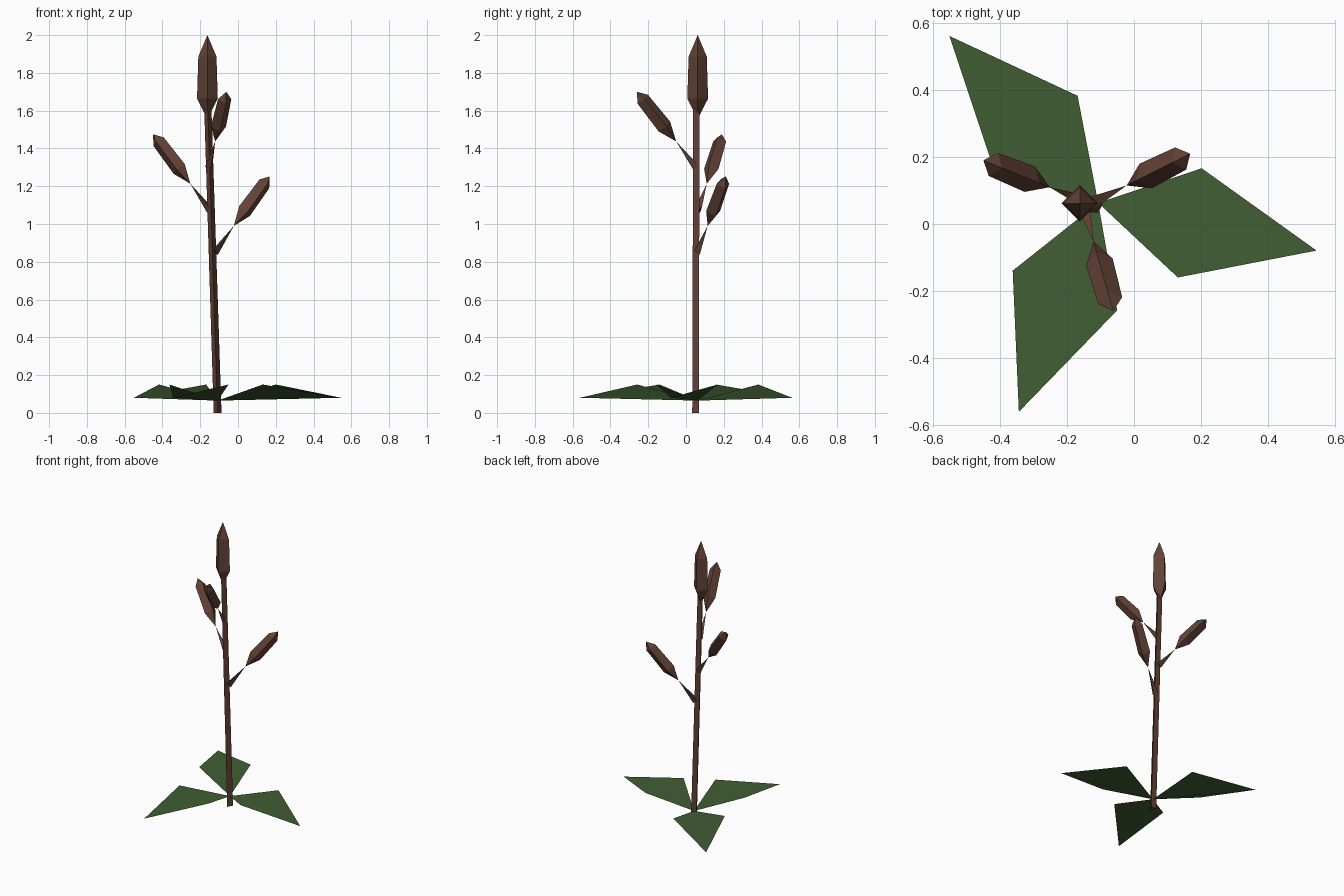
import bpy, bmesh, math
from mathutils import Vector

if "Cube" in bpy.data.objects:
    bpy.data.objects.remove(bpy.data.objects["Cube"])


def material(name, rgb):
    m = bpy.data.materials.new(name)
    m.diffuse_color = (*rgb, 1)
    m.use_nodes = True
    m.node_tree.nodes["Principled BSDF"].inputs["Base Color"].default_value = m.diffuse_color
    return m


BROWN = material("bark_brown", (0.125, 0.055, 0.037))
GREEN = material("leaf_green", (0.052, 0.112, 0.034))


def add_object(name, bm, mat):
    mesh = bpy.data.meshes.new(name)
    bm.to_mesh(mesh)
    bm.free()
    mesh.materials.append(mat)
    obj = bpy.data.objects.new(name, mesh)
    bpy.context.collection.objects.link(obj)
    return obj


def loft(name, start, end, profile, sides, mat, phase=0.0, level=False):
    """Rings of (fraction, radius) from start to end; radius 0 makes a point."""
    start, end = Vector(start), Vector(end)
    axis = (end - start).normalized()
    if level or abs(axis.z) > 0.99:
        u, v = Vector((1, 0, 0)), Vector((0, 1, 0))
    else:
        u = axis.cross(Vector((0, 0, 1))).normalized()
        v = axis.cross(u)
    bm = bmesh.new()
    rings = []
    for f, r in profile:
        c = start.lerp(end, f)
        if r == 0:
            rings.append([bm.verts.new(c)] * sides)
            continue
        angles = [phase + math.tau * i / sides for i in range(sides)]
        rings.append([bm.verts.new(c + r * (math.cos(a) * u + math.sin(a) * v)) for a in angles])
    for a, b in zip(rings, rings[1:]):
        for i in range(sides):
            j = (i + 1) % sides
            bm.faces.new(list(dict.fromkeys((a[i], a[j], b[j], b[i]))))
    for ring in (rings[0], rings[-1]):
        if len(set(ring)) > 2:
            bm.faces.new(ring)
    bmesh.ops.recalc_face_normals(bm, faces=bm.faces)
    return add_object(name, bm, mat)


# Leaning three-sided stem
loft("stem", (-0.108, 0.057, 0), (-0.16, 0.06, 1.62), [(0, 0.024), (1, 0.022)], 3,
     BROWN, phase=-math.pi / 2, level=True)

# Upright bud on top of the stem
loft("top_bud", (-0.162, 0.062, 1.555), (-0.162, 0.062, 2.0),
     [(0, 0), (0.245, 0.055), (0.745, 0.048), (1, 0)], 4, BROWN)

# Side buds on tapering stalks: base point and tip point of each bud
buds = [
    ((-0.022, 0.115, 0.99), (0.168, 0.21, 1.252)),
    ((-0.252, 0.11, 1.213), (-0.45, 0.19, 1.475)),
    ((-0.121, -0.052, 1.437), (-0.062, -0.26, 1.70)),
]
for n, (base, tip) in enumerate(buds, 1):
    base, tip = Vector(base), Vector(tip)
    loft(f"side_bud_{n}", base, tip, [(0, 0), (0.3, 0.041), (0.85, 0.037), (1, 0)], 4, BROWN)
    loft(f"stalk_{n}", base - 0.53 * (tip - base), base, [(0, 0.023), (1, 0)], 3, BROWN,
         phase=math.pi / 2)

# Ground leaves: one kite each, with its side corners raised
for n, degrees in enumerate((-12.3, 131.7, 249.2), 1):
    a = math.radians(degrees)
    out = Vector((math.cos(a), math.sin(a), 0))
    across = Vector((-out.y, out.x, 0))
    root = Vector((-0.107, 0.063, 0))
    bm = bmesh.new()
    kite = [(0, 0, 0.065), (0.28, -0.167, 0.15), (0.668, 0, 0.08), (0.28, 0.167, 0.15)]
    bm.faces.new([bm.verts.new(root + out * d + across * w + Vector((0, 0, z)))
                  for d, w, z in kite])
    add_object(f"leaf_{n}", bm, GREEN)
